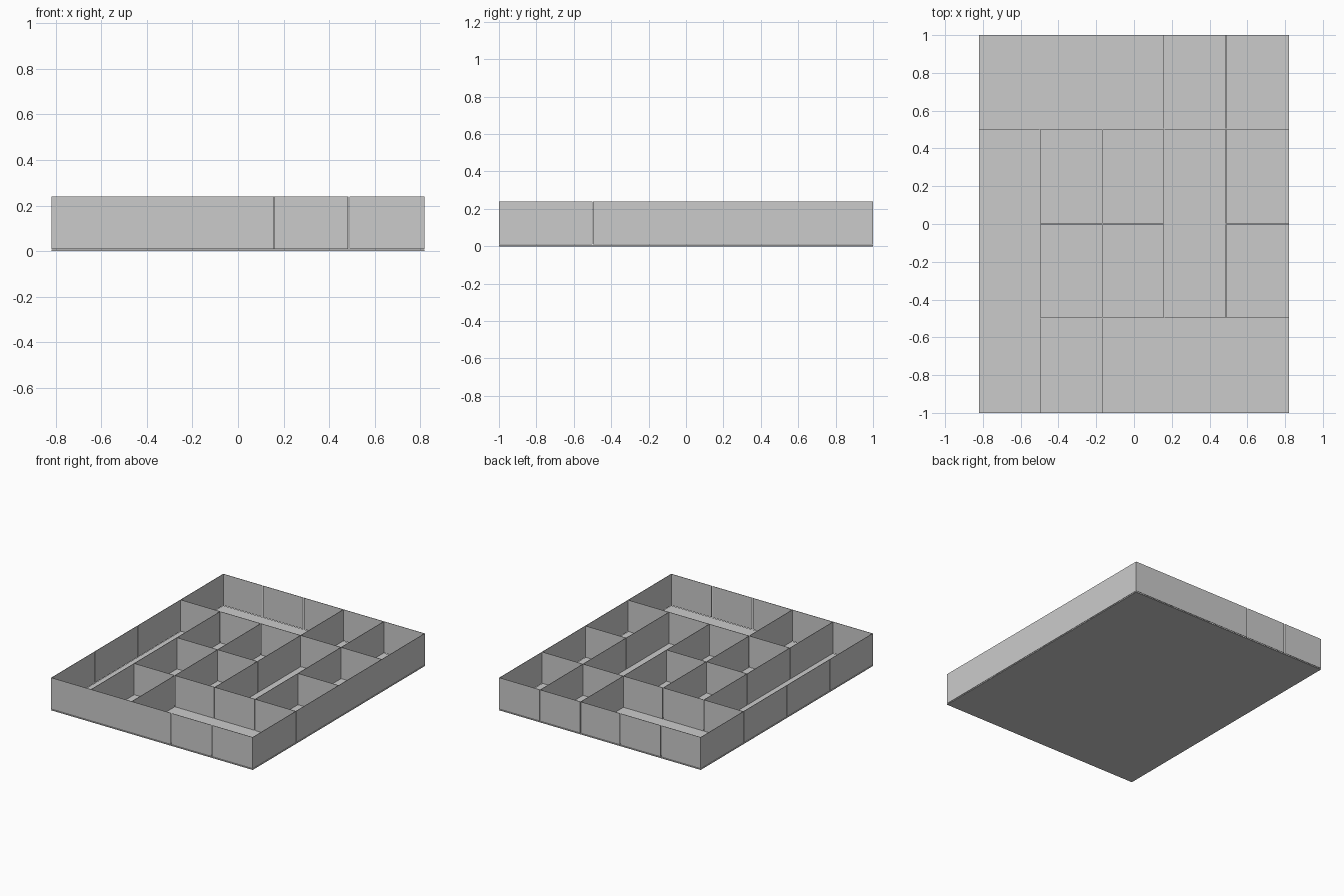
import bpy

if "Cube" in bpy.data.objects:
    bpy.data.objects.remove(bpy.data.objects["Cube"])

X = [-0.82, -0.497, -0.166, 0.158, 0.487, 0.82]   # column lines
Y = [-1.0, -0.497, 0.0, 0.502, 1.0]               # row lines
T = 0.003      # sheet thickness
GAP = 0.003    # half gap between neighbouring panels
Z0, Z1 = 0.01, 0.24


def box(name, x0, x1, y0, y1, z0, z1):
    v = [(x, y, z) for x in (x0, x1) for y in (y0, y1) for z in (z0, z1)]
    f = [(0, 1, 3, 2), (4, 6, 7, 5), (0, 4, 5, 1), (2, 3, 7, 6), (0, 2, 6, 4), (1, 5, 7, 3)]
    me = bpy.data.meshes.new(name)
    me.from_pydata(v, [], f)
    ob = bpy.data.objects.new(name, me)
    bpy.context.collection.objects.link(ob)


def span(lines, i, j):
    """Panel ends, trimmed at inner joints only."""
    a = lines[i] + (GAP if i > 0 else 0)
    b = lines[j] - (GAP if j < len(lines) - 1 else 0)
    return a, b


def offset(lines, k):
    """Keep the outer walls flush with the tray edge."""
    c = lines[k]
    if k == 0:
        return c, c + T
    if k == len(lines) - 1:
        return c - T, c
    return c - T / 2, c + T / 2


def walls_along_x(name, row, stops):
    for i, j in zip(stops, stops[1:]):
        box(name, *span(X, i, j), *offset(Y, row), Z0, Z1)


def walls_along_y(name, col, stops):
    for i, j in zip(stops, stops[1:]):
        box(name, *offset(X, col), *span(Y, i, j), Z0, Z1)


# Floor sheet
box("floor", X[0], X[-1], Y[0], Y[-1], 0, 0.006)

# Outer walls, split into panels
walls_along_x("front_wall", 0, [0, 3, 4, 5])
walls_along_x("back_wall", 4, [0, 1, 2, 3, 4, 5])
walls_along_y("left_wall", 0, [0, 1, 2, 3, 4])
walls_along_y("right_wall", 5, [0, 1, 2, 4])

# Dividers running left to right
walls_along_x("front_divider", 1, [1, 2, 3, 4, 5])
walls_along_x("middle_divider", 2, [1, 2, 3])
walls_along_x("right_middle_divider", 2, [4, 5])
walls_along_x("back_divider", 3, [0, 1, 2, 3, 4, 5])

# Dividers running front to back
walls_along_y("left_divider", 1, [0, 1, 2, 3])
walls_along_y("inner_left_divider", 2, [0, 1, 2, 3])
walls_along_y("inner_right_divider", 3, [1, 2, 3, 4])
walls_along_y("right_divider", 4, [1, 2, 3, 4])
